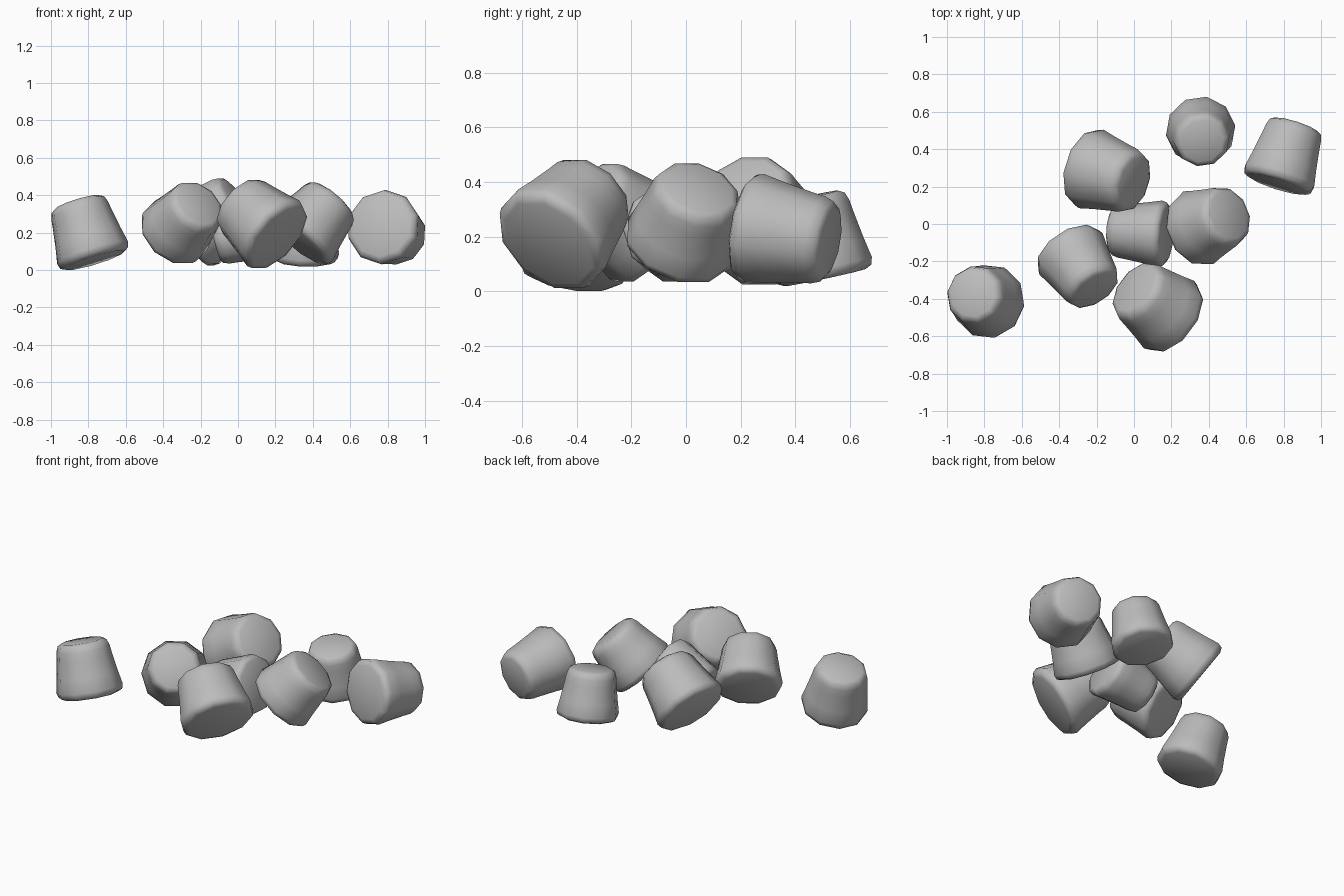
import bpy, bmesh, math
from mathutils import Matrix, Vector

cube = bpy.data.objects.get("Cube")
if cube:
    bpy.data.objects.remove(cube)

GREY = (0.5, 0.5, 0.5, 1)
mat = bpy.data.materials.new("plain_grey")
mat.use_nodes = True
mat.diffuse_color = GREY
mat.node_tree.nodes["Principled BSDF"].inputs["Base Color"].default_value = GREY

SIDES = 10
HALF_STEP = math.pi / SIDES
# Radius and height fractions: flat base, soft rim, tapering side, rounded top
PROFILE = [(0, 0), (.83, 0), (.96, .04), (1, .13), (.92, .38), (.83, .72),
           (.8, .86), (.74, .96), (.62, 1), (0, 1)]


def gumdrop(name, base, top, radius, roll=0):
    """Lathe one tapered sweet standing on base and pointing towards top."""
    base, top = Vector(base), Vector(top)
    axis = top - base
    bm = bmesh.new()
    verts = [bm.verts.new((r * radius, 0, h * axis.length)) for r, h in PROFILE]
    edges = [bm.edges.new(pair) for pair in zip(verts, verts[1:])]
    bmesh.ops.spin(bm, geom=verts + edges, cent=(0, 0, 0), axis=(0, 0, 1),
                   angle=math.tau, steps=SIDES)
    bmesh.ops.remove_doubles(bm, verts=bm.verts, dist=0.0005)
    bmesh.ops.recalc_face_normals(bm, faces=bm.faces)
    bm.transform(Matrix.Rotation(roll, 4, 'Z'))
    for face in bm.faces:
        face.smooth = True
    mesh = bpy.data.meshes.new(name)
    bm.to_mesh(mesh)
    bm.free()
    mesh.materials.append(mat)
    obj = bpy.data.objects.new(name, mesh)
    obj.location = base
    obj.rotation_euler = axis.to_track_quat('Z', 'Y').to_euler()
    bpy.context.collection.objects.link(obj)


# Scattered pile: base centre, top centre, base radius
gumdrop("gumdrop_far_right", (-.765, -.42, .052), (-.86, -.375, .362), .2)
gumdrop("gumdrop_right_front", (-.355, -.132, .185), (-.21, -.352, .353), .202)
gumdrop("gumdrop_middle", (.175, -.055, .235), (-.12, -.035, .155), .178)
gumdrop("gumdrop_right_back", (-.262, .305, .185), (.0, .222, .368), .22)
gumdrop("gumdrop_left_middle", (.32, -.03, .155), (.508, .047, .376), .21)
gumdrop("gumdrop_front", (.215, -.505, .173), (.003, -.345, .358), .225)
gumdrop("gumdrop_back", (.355, .508, .05), (.364, .445, .345), .187)
gumdrop("gumdrop_far_left", (.765, .213, .237), (.865, .527, .18), .202, HALF_STEP)
